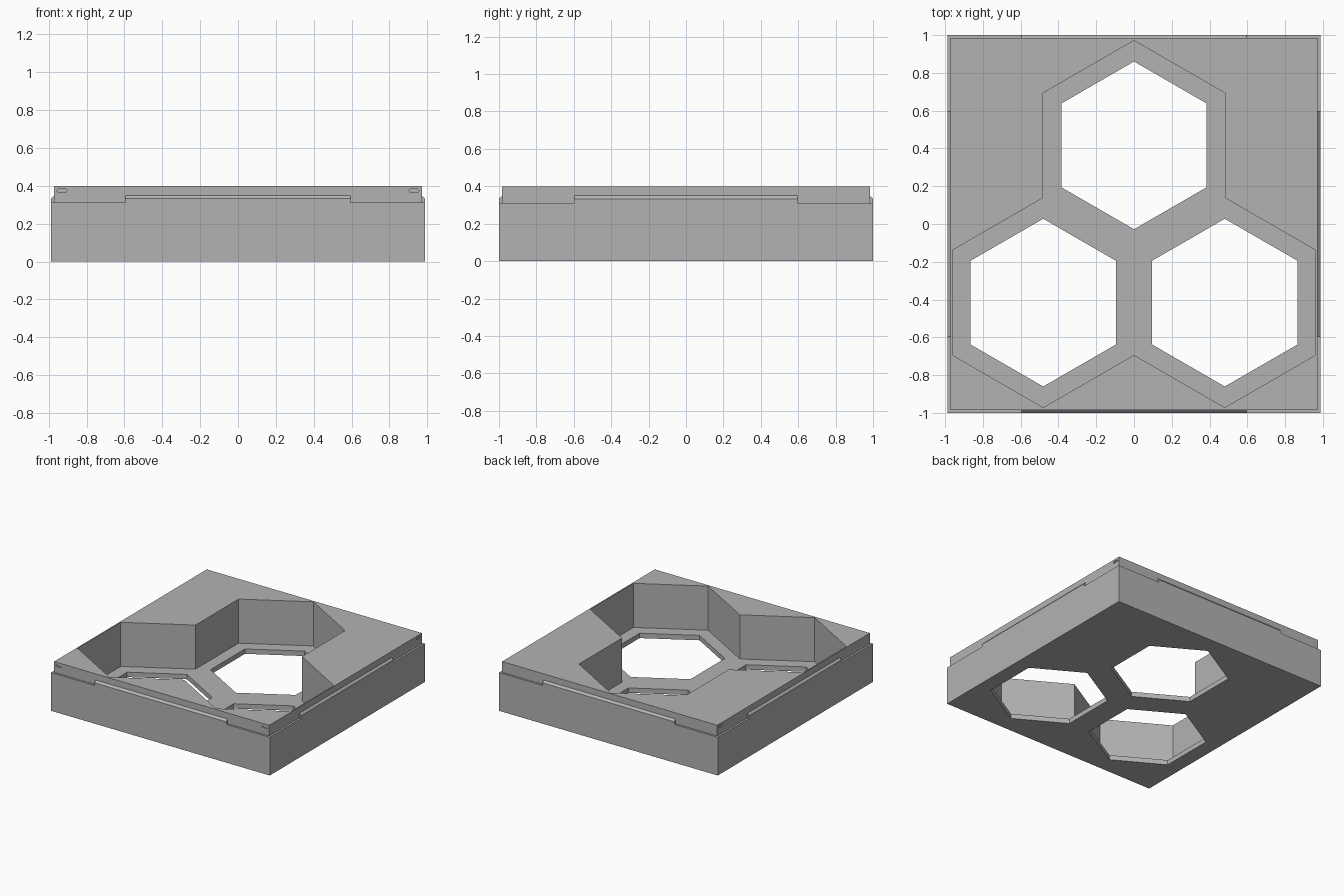
import bpy
import bmesh
import math
from mathutils import Matrix, Vector

default_cube = bpy.data.objects.get("Cube")
if default_cube:
    bpy.data.objects.remove(default_cube, do_unlink=True)

# Main sizes
HALF_X, HALF_Y = 0.987, 1.0
STEP = 0.016
LEDGE, HEIGHT, FLOOR = 0.312, 0.4, 0.04
CELL, HOLE = 0.555, 0.444
LIP = 0.595

grey = bpy.data.materials.new("plain grey")
grey.use_nodes = True
COLOUR = (0.45, 0.45, 0.45, 1)
grey.diffuse_color = COLOUR
grey.node_tree.nodes["Principled BSDF"].inputs["Base Color"].default_value = COLOUR


def prism(name, outline, low, high, matrix=None):
    """Extrude a flat outline from low to high, then place it."""
    bm = bmesh.new()
    face = bm.faces.new([bm.verts.new((x, y, low)) for x, y in outline])
    grown = bmesh.ops.extrude_face_region(bm, geom=[face])["geom"]
    top = [v for v in grown if isinstance(v, bmesh.types.BMVert)]
    bmesh.ops.translate(bm, verts=top, vec=(0, 0, high - low))
    if matrix:
        bm.transform(matrix)
    bmesh.ops.recalc_face_normals(bm, faces=bm.faces)
    mesh = bpy.data.meshes.new(name)
    bm.to_mesh(mesh)
    bm.free()
    mesh.materials.append(grey)
    obj = bpy.data.objects.new(name, mesh)
    bpy.context.collection.objects.link(obj)
    return obj


def combine(target, other, operation):
    """Apply a boolean and remove the helper."""
    mod = target.modifiers.new(operation, "BOOLEAN")
    mod.operation, mod.solver, mod.object = operation, "EXACT", other
    bpy.context.view_layer.objects.active = target
    bpy.ops.object.modifier_apply(modifier=mod.name)
    bpy.data.objects.remove(other, do_unlink=True)


def rectangle(x, y):
    return [(-x, -y), (x, -y), (x, y), (-x, y)]


def hexagon(centre, radius):
    angles = [math.radians(30 + 60 * i) for i in range(6)]
    return [(centre[0] + radius * math.cos(a), centre[1] + radius * math.sin(a))
            for a in angles]


# Stepped block
tray = prism("tray", rectangle(HALF_X, HALF_Y), 0, LEDGE)
combine(tray, prism("upper_block", rectangle(HALF_X - STEP, HALF_Y - STEP),
                    LEDGE / 2, HEIGHT), "UNION")

# Sloped lip in the middle of each side
for i in range(4):
    edge = HALF_X if i % 2 else HALF_Y
    inner = edge - STEP
    profile = [(edge, LEDGE / 2), (edge, 0.333), (inner, 0.35),
               (inner - 0.02, 0.35), (inner - 0.02, LEDGE / 2)]
    # profile axes: outward, up; extruded along the side
    stand = Matrix(((0, 0, 1, 0), (-1, 0, 0, 0), (0, 1, 0, 0), (0, 0, 0, 1)))
    turn = Matrix.Rotation(i * math.pi / 2, 4, "Z")
    combine(tray, prism("side_lip", profile, -LIP, LIP, turn @ stand), "UNION")

# Three hexagonal cells meeting at one point share a single pocket outline
offset = CELL * math.sqrt(3) / 2
rise = CELL * 0.75
centres = [(0, rise), (-offset, -rise), (offset, -rise)]
meeting = Vector((0, rise - CELL))
corners = {}
for centre in centres:
    for point in hexagon(centre, CELL):
        if (Vector(point) - meeting).length > 0.01:
            corners[(round(point[0], 4), round(point[1], 4))] = True
pocket = sorted(corners, key=lambda p: math.atan2(p[1] - meeting.y, p[0]))
combine(tray, prism("pocket_cutter", pocket, FLOOR, 0.6), "DIFFERENCE")

# Smaller openings through the floor
for centre in centres:
    combine(tray, prism("hole_cutter", hexagon(centre, HOLE), -0.2, 0.2), "DIFFERENCE")

# Small rounded catch slots near the ends of each upper side
slot = []
for i in range(12):
    a = math.radians(-82.5 + 15 * i)
    slot.append((0.018 + 0.008 * math.cos(a), 0.008 * math.sin(a)))
slot += [(-x, -y) for x, y in slot]
for i in range(4):
    edge, span = (HALF_X, HALF_Y) if i % 2 else (HALF_Y, HALF_X)
    for side in (-1, 1):
        place = (Matrix.Rotation(i * math.pi / 2, 4, "Z")
                 @ Matrix.Translation((side * (span - 0.057), -edge + STEP, 0.375))
                 @ Matrix.Rotation(math.pi / 2, 4, "X"))
        combine(tray, prism("slot_cutter", slot, -0.008, 0.02, place), "DIFFERENCE")
